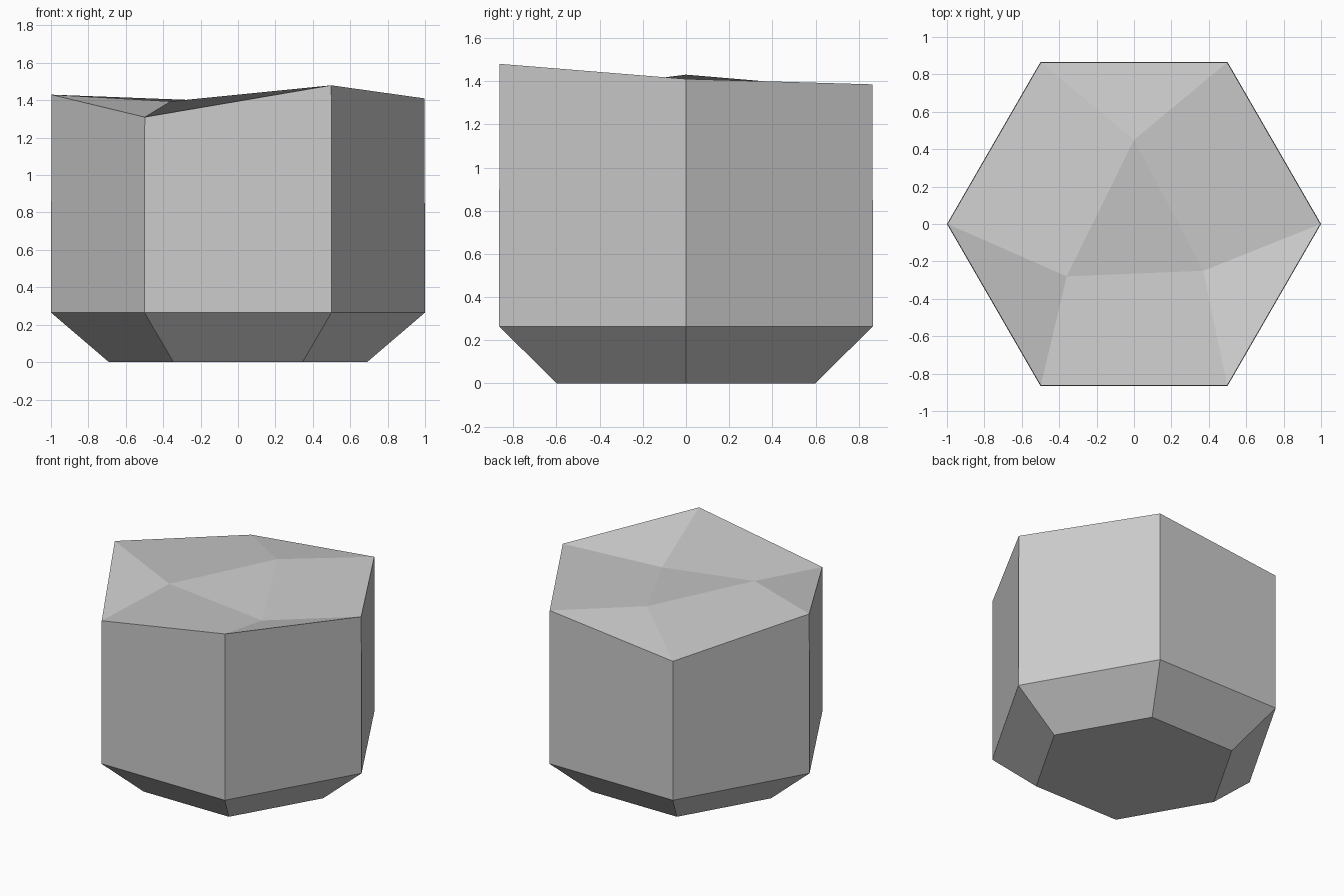
import bpy
import bmesh
from math import cos, sin, radians

cube = bpy.data.objects.get("Cube")
if cube:
    bpy.data.objects.remove(cube, do_unlink=True)

# Single plain grey
grey = bpy.data.materials.new("stone grey")
grey.use_nodes = True
colour = (0.6, 0.6, 0.6, 1)
grey.diffuse_color = colour
grey.node_tree.nodes["Principled BSDF"].inputs["Base Color"].default_value = colour

bm = bmesh.new()


def hex_ring(radius, heights):
    """Six corners, counter-clockwise from +x."""
    return [bm.verts.new((radius * cos(radians(60 * i)), radius * sin(radians(60 * i)), z))
            for i, z in enumerate(heights)]


# Tapered foot, upright walls and an uneven rim
foot = hex_ring(0.69, [0] * 6)
shoulder = hex_ring(1, [0.265] * 6)
rim = hex_ring(0.997, [1.41, 1.385, 1.28, 1.43, 1.31, 1.48])
bm.faces.new(foot[::-1])
for low, high in ((foot, shoulder), (shoulder, rim)):
    for i in range(6):
        j = (i + 1) % 6
        bm.faces.new((low[i], low[j], high[j], high[i]))

# Faceted top: each inner point sits behind one rim edge
inner = [bm.verts.new(p) for p in
         ((0, 0.45, 1.392), (-0.36, -0.28, 1.394), (0.37, -0.25, 1.31))]
bm.faces.new(inner)
for k in range(3):
    a, b, c = (rim[(2 * k + n) % 6] for n in (1, 2, 3))
    here, after = inner[k], inner[(k + 1) % 3]
    bm.faces.new((a, b, here))
    bm.faces.new((c, after, here, b))

bmesh.ops.recalc_face_normals(bm, faces=bm.faces)
mesh = bpy.data.meshes.new("hexagonal_block")
bm.to_mesh(mesh)
bm.free()
mesh.materials.append(grey)
block = bpy.data.objects.new("hexagonal_block", mesh)
bpy.context.collection.objects.link(block)
